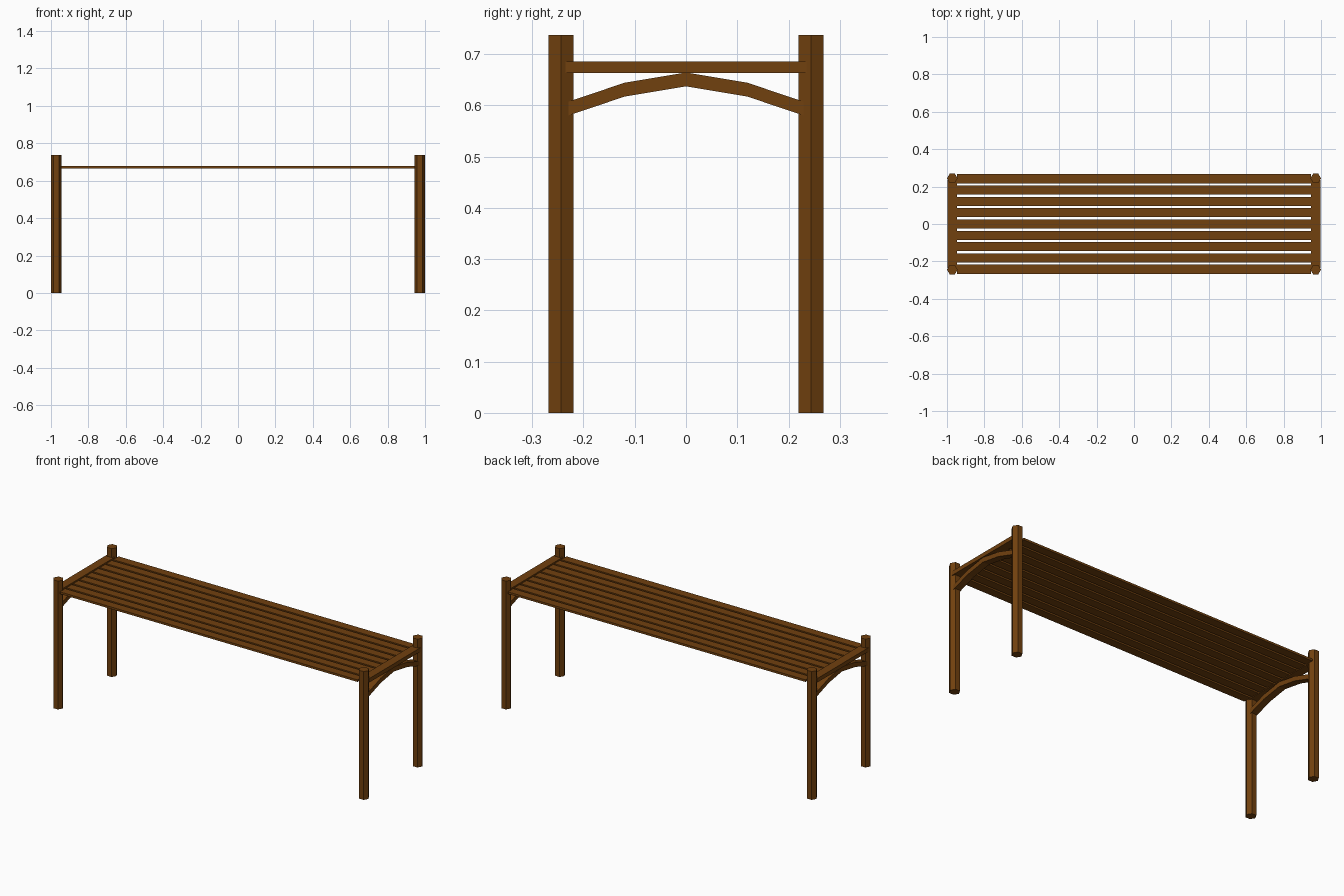
import bpy, bmesh, math

if "Cube" in bpy.data.objects:
    bpy.data.objects.remove(bpy.data.objects["Cube"])

wood = bpy.data.materials.new("brown wood")
wood.diffuse_color = (0.165, 0.052, 0.0045, 1)
wood.use_nodes = True
wood.node_tree.nodes["Principled BSDF"].inputs["Base Color"].default_value = wood.diffuse_color


def make(name, bm):
    bmesh.ops.recalc_face_normals(bm, faces=bm.faces)
    me = bpy.data.meshes.new(name)
    bm.to_mesh(me)
    bm.free()
    me.materials.append(wood)
    ob = bpy.data.objects.new(name, me)
    bpy.context.collection.objects.link(ob)
    return ob


def prism(name, pts, vec):
    """Extrude a closed outline along a vector."""
    bm = bmesh.new()
    face = bm.faces.new([bm.verts.new(p) for p in pts])
    ext = bmesh.ops.extrude_face_region(bm, geom=[face], use_keep_orig=True)
    verts = [v for v in ext["geom"] if isinstance(v, bmesh.types.BMVert)]
    bmesh.ops.translate(bm, verts=verts, vec=vec)
    return make(name, bm)


R = 0.0285               # leg radius, corners point along x
LX, LY = 1 - R, 0.244    # leg centres

for sx, side in ((-1, "left"), (1, "right")):
    # hexagonal legs
    for sy, end in ((-1, "front"), (1, "back")):
        hexagon = [(sx * LX + R * math.cos(i * math.pi / 3),
                    sy * LY + R * math.sin(i * math.pi / 3), 0) for i in range(6)]
        prism(f"{end}_{side}_leg", hexagon, (0, 0, 0.737))

    # flat end rail
    x0, w = sx * LX - 0.025, 0.05
    prism(f"{side}_end_rail", [(x0, -0.235, 0.663), (x0, 0.235, 0.663),
                               (x0, 0.235, 0.686), (x0, -0.235, 0.686)], (w, 0, 0))

    # arched brace below the rail
    low = [(-0.23, 0.580), (-0.12, 0.617), (0, 0.637), (0.12, 0.617), (0.23, 0.580)]
    outline = low + [(y, z + 0.027) for y, z in reversed(low)]
    prism(f"{side}_arched_brace", [(sx * LX - 0.02, y, z) for y, z in outline], (0.04, 0, 0))

# nine seat slats
for i in range(9):
    y = -0.242 + i * 0.0605
    h = 0.0243
    prism(f"seat_slat_{i + 1}", [(-0.946, y - h, 0.666), (-0.946, y + h, 0.666),
                                 (-0.946, y + h, 0.678), (-0.946, y - h, 0.678)], (1.892, 0, 0))
